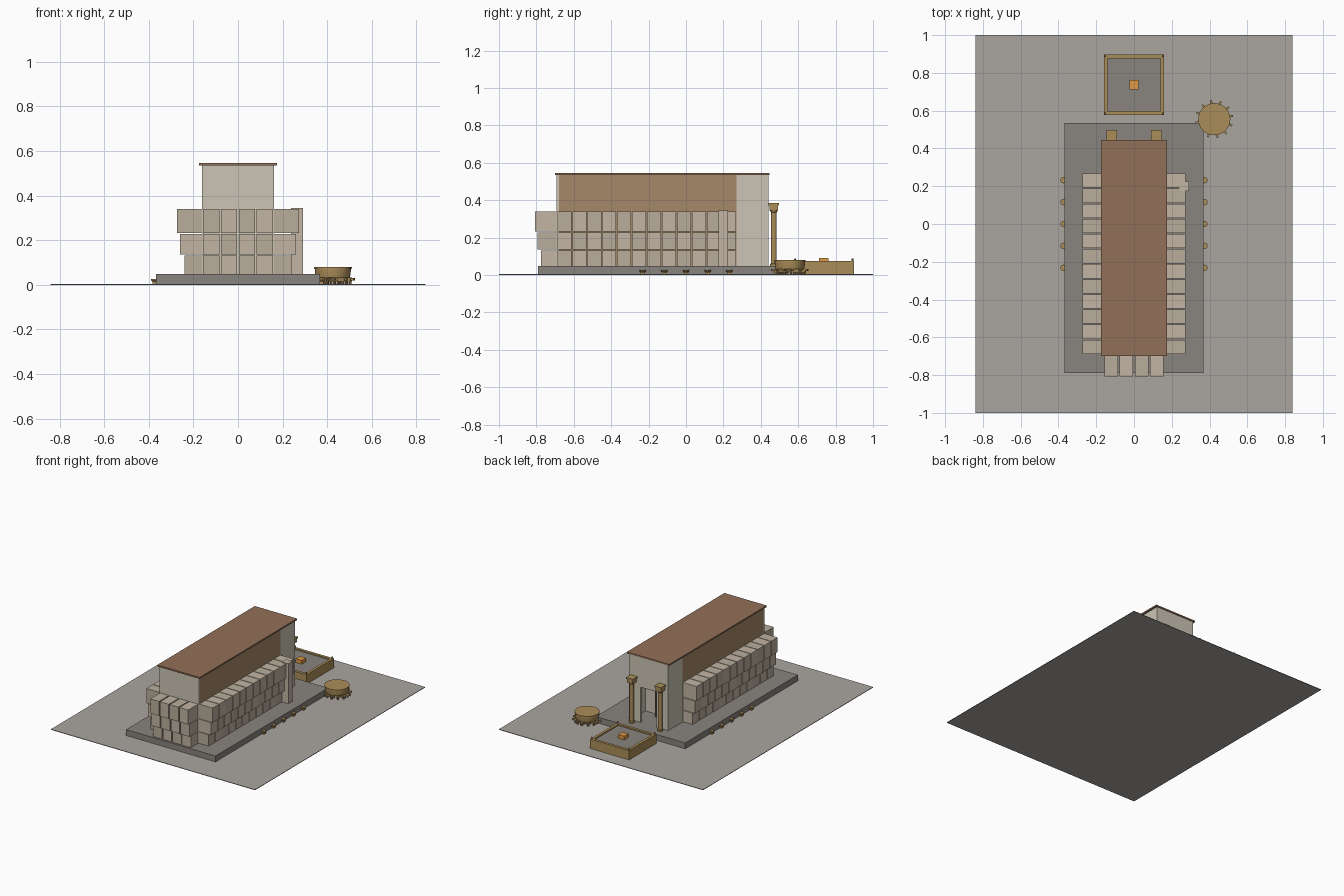
import bpy, math
from mathutils import Vector, Matrix

if "Cube" in bpy.data.objects:
    bpy.data.objects.remove(bpy.data.objects["Cube"])


def mat(name, r, g, b):
    m = bpy.data.materials.new(name)
    m.diffuse_color = (r, g, b, 1)
    m.use_nodes = True
    m.node_tree.nodes["Principled BSDF"].inputs["Base Color"].default_value = m.diffuse_color
    return m


EARTH = mat("earth", .40, .38, .35)
PAVE = mat("paving", .25, .23, .21)
STONE = mat("pale_stone", .60, .56, .46)
BLOCK = mat("block_light", .55, .46, .37)
BLOCK2 = mat("block_dark", .48, .42, .33)
WOOD = mat("wood", .38, .25, .14)
ROOF = mat("roof_brown", .29, .16, .10)
GOLD = mat("bronze", .41, .27, .10)
FIRE = mat("fire", .75, .32, .06)


def add(name, verts, faces, m):
    me = bpy.data.meshes.new(name)
    me.from_pydata(verts, [], faces)
    me.materials.append(m)
    ob = bpy.data.objects.new(name, me)
    bpy.context.collection.objects.link(ob)
    return ob


def box(name, x, y, z, m):
    # x, y, z are (min, max) pairs
    v = [(a, b, c) for a in sorted(x) for b in sorted(y) for c in sorted(z)]
    f = [(0, 1, 3, 2), (4, 6, 7, 5), (0, 4, 5, 1), (2, 3, 7, 6), (0, 2, 6, 4), (1, 5, 7, 3)]
    return add(name, v, f, m)


def lathe(name, x, y, profile, m, n=24):
    # solid of revolution from (radius, height) pairs, bottom to top
    v = [(x + r * math.cos(2 * math.pi * i / n), y + r * math.sin(2 * math.pi * i / n), z)
         for r, z in profile for i in range(n)]
    f = [(k * n + i, k * n + (i + 1) % n, (k + 1) * n + (i + 1) % n, (k + 1) * n + i)
         for k in range(len(profile) - 1) for i in range(n)]
    f += [tuple(reversed(range(n))), tuple(range(len(v) - n, len(v)))]
    ob = add(name, v, f, m)
    for p in ob.data.polygons:
        p.use_smooth = len(p.vertices) == 4
    bpy.context.view_layer.objects.active = ob
    ob.select_set(True)
    bpy.ops.object.shade_smooth_by_angle(angle=math.radians(35))
    ob.select_set(False)
    return ob


# courtyard and platform
box("courtyard", (-.84, .84), (-1, 1), (0, .004), EARTH)
box("platform", (-.368, .368), (-.79, .535), (.004, .048), PAVE)

# hall shell: wooden long walls, stone porch and rear wall
Z = (.048, .535)
for s, side in ((-1, "left"), (1, "right")):
    box(side + "_hall_wall", (s * .145, s * .162), (-.68, .27), Z, WOOD)
    box(side + "_porch_wall", (s * .145, s * .162), (.27, .44), Z, STONE)
box("rear_wall", (-.162, .162), (-.692, -.68), Z, STONE)
box("roof", (-.174, .174), (-.70, .446), (.535, .546), ROOF)


def door_wall(name, y, half, top, m):
    for s in (-1, 1):
        box(name + "_jamb", (s * half, s * .145), y, Z, m)
    box(name + "_lintel", (-half, half), y, (top, .535), m)


door_wall("porch_front", (.425, .44), .066, .31, STONE)
door_wall("hall_partition", (.258, .27), .04, .27, STONE)
door_wall("inner_partition", (-.36, -.35), .03, .24, WOOD)
box("door_leaf_right", (.03, .036), (.27, .31), (.048, .265), ROOF)
box("door_leaf_left", (-.036, -.03), (.27, .31), (.048, .265), ROOF)

# three storeys of side chambers, each storey deeper than the one below
storeys = [((.048, .132), .240), ((.136, .228), .260), ((.232, .340), .273)]
for k, (z, reach) in enumerate(storeys):
    for i in range(12):
        y0 = -.69 + i * .08
        for s in (-1, 1):
            box("side_chamber", (s * .162, s * reach), (y0 + .002, y0 + .077), z,
                BLOCK if (i + k) % 2 else BLOCK2)
    for i in range(4):
        x0 = -.159 + i * .08
        box("rear_chamber", (x0 + .003, x0 + .075), (-.692, -.535 - reach), z,
            BLOCK if (i + k) % 2 else BLOCK2)
box("stair_tower", (.238, .291), (.175, .225), (.048, .345), BLOCK)

# free-standing columns
for s in (-1, 1):
    cx, cy = s * .117, .47
    lathe("column", cx, cy, [(.020, .048), (.020, .058), (.015, .062), (.015, .335),
                             (.019, .340), (.022, .350)], GOLD)
    box("column_capital", (cx - .023, cx + .023), (cy - .023, cy + .023), (.345, .372), GOLD)
    box("column_abacus", (cx - .028, cx + .028), (cy - .028, cy + .028), (.372, .384), GOLD)

# altar with rim, corner horns and fire
box("altar_base", (-.145, .145), (.595, .88), (0, .065), PAVE)
for s in (-1, 1):
    box("altar_side", (s * .140, s * .160), (.577, .897), (0, .074), GOLD)
    cy = .737 + s * .160
    box("altar_end", (-.140, .140), (cy, cy - s * .02), (0, .074), GOLD)
    for t in (-1, 1):
        hy = .737 + t * .153
        lathe("altar_horn", s * .153, hy, [(.006, .074), (.005, .088)], GOLD, 8)
box("altar_fire", (-.025, .025), (.712, .762), (.065, .092), FIRE)

# great basin carried by twelve oxen
bx, by = .425, .555
lathe("basin", bx, by, [(.076, .032), (.080, .050), (.081, .072), (.085, .073), (.085, .080)],
      GOLD, 32)
for i in range(12):
    M = Matrix.Translation((bx, by, 0)) @ Matrix.Rotation(math.radians(30 * i + 10), 4, 'Z')
    parts = [box("ox_body", (.042, .086), (-.008, .008), (.014, .032), GOLD),
             box("ox_head", (.084, .101), (-.005, .005), (.020, .031), GOLD)]
    for lx in (.046, .080):
        for ly in (-.005, .005):
            parts.append(box("ox_leg", (lx - .003, lx + .003), (ly - .002, ly + .002),
                             (.003, .015), GOLD))
    for p in parts:
        p.data.transform(M)

# small wash basins along both sides of the platform
for s in (-1, 1):
    for i in range(5):
        y = -.232 + i * .116
        box("laver_stand", (s * .362, s * .384), (y - .011, y + .011), (.004, .018), GOLD)
        lathe("laver_bowl", s * .373, y, [(.012, .014), (.017, .020), (.017, .027)], GOLD, 16)
